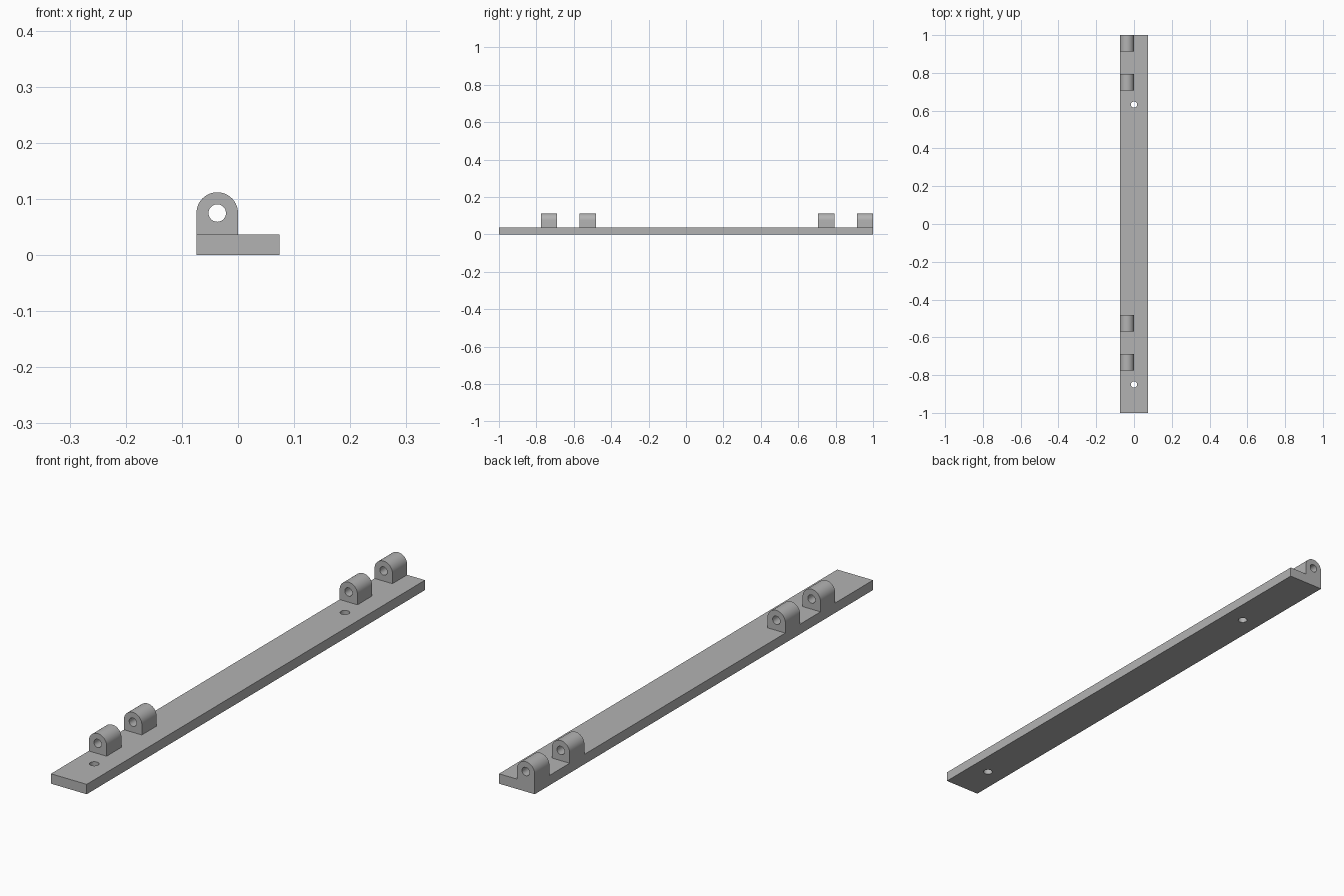
import bpy, bmesh
from math import pi, sin, cos
from mathutils import Matrix

if "Cube" in bpy.data.objects:
    bpy.data.objects.remove(bpy.data.objects["Cube"])

HALF_WIDTH, HALF_LENGTH, PLATE_HEIGHT = 0.074, 1.0, 0.037
LUG_RADIUS, LUG_AXIS, BORE_RADIUS = 0.037, 0.075, 0.0155
LUG_DEPTH, SCREW_RADIUS = 0.087, 0.0165

grey = bpy.data.materials.new("plain grey")
grey.use_nodes = True
colour = (0.45, 0.45, 0.45, 1)
grey.diffuse_color = colour
grey.node_tree.nodes["Principled BSDF"].inputs["Base Color"].default_value = colour


def arc(x, y, radius, start, end, steps):
    angles = [start + (end - start) * i / steps for i in range(steps + 1)]
    return [(x + radius * cos(a), y + radius * sin(a)) for a in angles]


def circle(x, y, radius):
    return arc(x, y, radius, 0, 2 * pi, 48)[:-1]


def extruded(name, loops, depth, matrix):
    """Extrude a flat outline with holes, centred on its own plane."""
    curve = bpy.data.curves.new(name, "CURVE")
    curve.dimensions = "2D"
    curve.fill_mode = "BOTH"
    curve.extrude = depth / 2
    for loop in loops:
        spline = curve.splines.new("POLY")
        spline.points.add(len(loop) - 1)
        for point, (x, y) in zip(spline.points, loop):
            point.co = (x, y, 0, 1)
        spline.use_cyclic_u = True
    temp = bpy.data.objects.new(name + " outline", curve)
    bpy.context.collection.objects.link(temp)
    bpy.context.view_layer.update()
    evaluated = temp.evaluated_get(bpy.context.evaluated_depsgraph_get())
    mesh = bpy.data.meshes.new_from_object(evaluated)
    bpy.data.objects.remove(temp)

    # Weld the caps to the walls and put the part in place
    bm = bmesh.new()
    bm.from_mesh(mesh)
    bmesh.ops.remove_doubles(bm, verts=bm.verts, dist=1e-5)
    bmesh.ops.transform(bm, matrix=matrix, verts=bm.verts)
    bmesh.ops.recalc_face_normals(bm, faces=bm.faces)
    bm.to_mesh(mesh)
    bm.free()
    mesh.name = name
    mesh.materials.clear()
    mesh.materials.append(grey)
    part = bpy.data.objects.new(name, mesh)
    bpy.context.collection.objects.link(part)
    bpy.ops.object.select_all(action="DESELECT")
    part.select_set(True)
    bpy.context.view_layer.objects.active = part
    bpy.ops.object.shade_smooth_by_angle(angle=pi / 6)
    return part


# Base plate with two screw holes
rectangle = [(-HALF_WIDTH, -HALF_LENGTH), (HALF_WIDTH, -HALF_LENGTH),
             (HALF_WIDTH, HALF_LENGTH), (-HALF_WIDTH, HALF_LENGTH)]
screw_holes = [circle(0, y, SCREW_RADIUS) for y in (-0.85, 0.632)]
extruded("base_plate", [rectangle] + screw_holes, PLATE_HEIGHT,
         Matrix.Translation((0, 0, PLATE_HEIGHT / 2)))

# Round-topped hinge lugs, flush with the right edge and bored lengthwise
centre = -HALF_WIDTH + LUG_RADIUS
lug_outline = arc(centre, LUG_AXIS, LUG_RADIUS, 0, pi, 32)
lug_outline += [(-HALF_WIDTH, PLATE_HEIGHT), (centre + LUG_RADIUS, PLATE_HEIGHT)]
bore = circle(centre, LUG_AXIS, BORE_RADIUS)
lug_positions = {"front_outer_lug": -0.733, "front_inner_lug": -0.525,
                 "back_inner_lug": 0.750, "back_outer_lug": HALF_LENGTH - LUG_DEPTH / 2}
for name, y in lug_positions.items():
    extruded(name, [lug_outline, bore], LUG_DEPTH,
             Matrix.Translation((0, y, 0)) @ Matrix.Rotation(pi / 2, 4, "X"))
